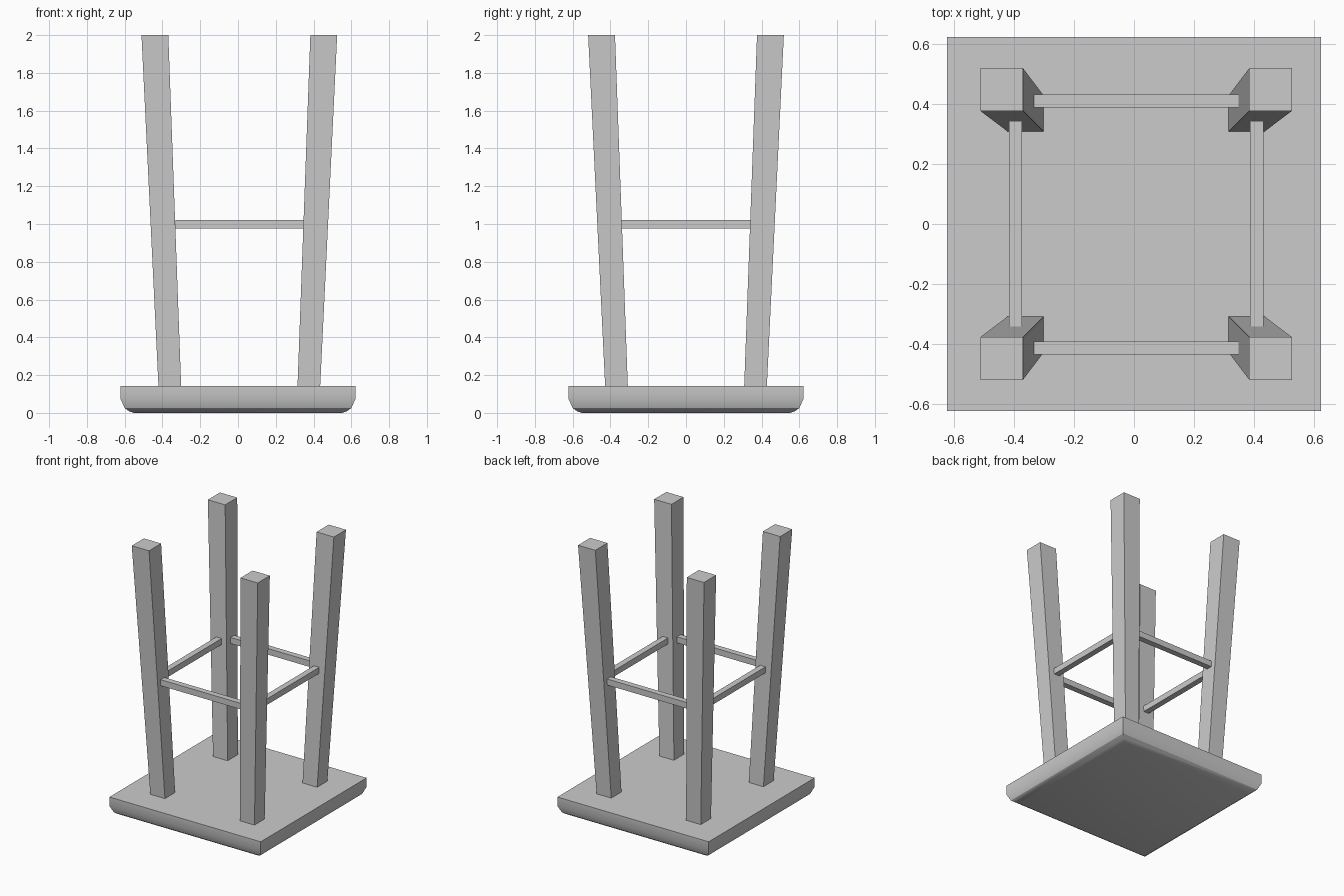
import bpy
import bmesh
import math

cube = bpy.data.objects.get("Cube")
if cube:
    bpy.data.objects.remove(cube, do_unlink=True)

grey = bpy.data.materials.new("plain grey")
grey.use_nodes = True
color = (0.6, 0.6, 0.6, 1)
grey.diffuse_color = color
grey.node_tree.nodes["Principled BSDF"].inputs["Base Color"].default_value = color


def loft(name, sections):
    """Closed solid through rectangular sections (x0, x1, y0, y1, z)."""
    bm = bmesh.new()
    rings = [[bm.verts.new(p) for p in ((x0, y0, z), (x1, y0, z), (x1, y1, z), (x0, y1, z))]
             for x0, x1, y0, y1, z in sections]
    for low, high in zip(rings, rings[1:]):
        for i in range(4):
            j = (i + 1) % 4
            bm.faces.new((low[i], low[j], high[j], high[i]))
    bm.faces.new(rings[0][::-1])
    bm.faces.new(rings[-1])
    mesh = bpy.data.meshes.new(name)
    bm.to_mesh(mesh)
    bm.free()
    mesh.materials.append(grey)
    obj = bpy.data.objects.new(name, mesh)
    bpy.context.collection.objects.link(obj)
    return obj


# Square seat lying upside down, with its rounded rim towards the floor
profile = [(0.55, 0), (0.575, 0.008), (0.6, 0.025), (0.622, 0.075), (0.622, 0.142)]
seat = loft("seat", [(-r, r, -r, r, z) for r, z in profile])
bpy.ops.object.select_all(action="DESELECT")
seat.select_set(True)
bpy.context.view_layer.objects.active = seat
bpy.ops.object.shade_smooth_by_angle(angle=math.radians(32))

# Four tapered legs splaying outwards as they rise
SHIFT = 0.007
for side, sx in (("left", 1), ("right", -1)):
    for end, sy in (("front", -1), ("back", 1)):
        sections = []
        for inner, outer, z in ((0.308, 0.428, 0.14), (0.376, 0.518, 2.0)):
            x0, x1 = sorted((sx * inner, sx * outer))
            y0, y1 = sorted((sy * inner, sy * outer))
            sections.append((x0 + SHIFT, x1 + SHIFT, y0, y1, z))
        loft(f"{end}_{side}_leg", sections)

# Thin rails between neighbouring legs
LOW, HIGH = 0.975, 1.02
for name, y in (("front_rail", -0.412), ("back_rail", 0.409)):
    loft(name, [(-0.332, 0.35, y - 0.022, y + 0.022, z) for z in (LOW, HIGH)])
for name, x in (("left_rail", 0.408), ("right_rail", -0.394)):
    loft(name, [(x - 0.022, x + 0.022, -0.341, 0.345, z) for z in (LOW, HIGH)])
